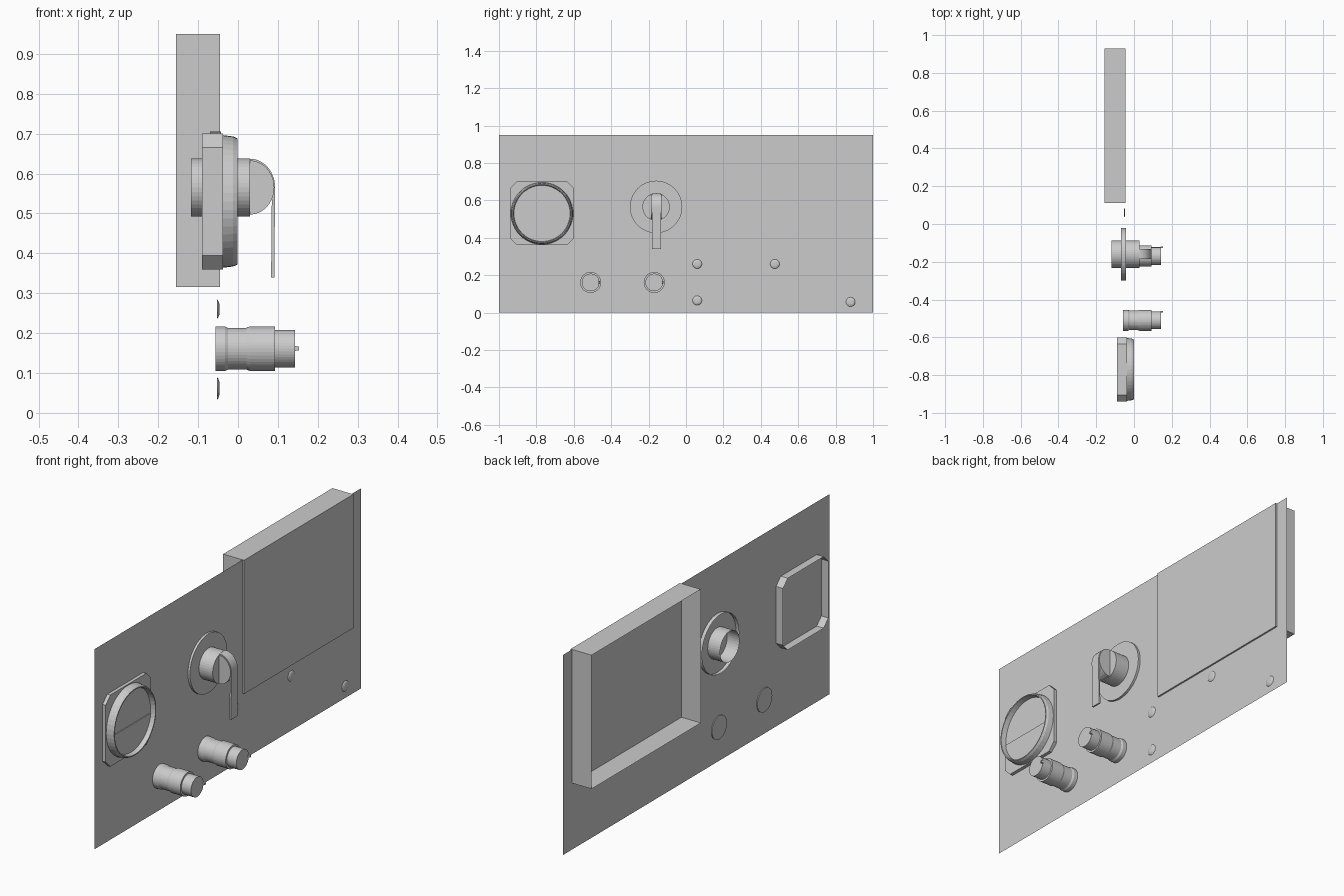
import bpy, bmesh, math

if "Cube" in bpy.data.objects:
    bpy.data.objects.remove(bpy.data.objects["Cube"])

grey = bpy.data.materials.new("light_grey")
grey.diffuse_color = (0.6, 0.6, 0.6, 1)
grey.use_nodes = True
grey.node_tree.nodes["Principled BSDF"].inputs["Base Color"].default_value = grey.diffuse_color

PANEL_X = -0.053


def finish(name, bm, recalc=True):
    bmesh.ops.remove_doubles(bm, verts=bm.verts, dist=1e-6)
    if recalc:
        bmesh.ops.recalc_face_normals(bm, faces=bm.faces)
    me = bpy.data.meshes.new(name)
    bm.to_mesh(me)
    bm.free()
    me.materials.append(grey)
    ob = bpy.data.objects.new(name, me)
    bpy.context.collection.objects.link(ob)
    return ob


def lathe(name, y, z, profile, n=40):
    """Turn (x, radius) points around an axis along x."""
    bm = bmesh.new()
    rings = []
    for x, r in profile:
        if r == 0:
            rings.append([bm.verts.new((x, y, z))] * n)
        else:
            rings.append([bm.verts.new((x, y + r * math.cos(2 * math.pi * i / n),
                                        z + r * math.sin(2 * math.pi * i / n)))
                          for i in range(n)])
    for a, b in zip(rings, rings[1:]):
        for i in range(n):
            j = (i + 1) % n
            vs = list(dict.fromkeys((a[i], a[j], b[j], b[i])))
            bm.faces.new(vs)
    # Orient outwards: the walls and front caps face away from the axis / to +x
    ob = finish(name, bm)
    return ob


def shell(name, outline, x0, x1):
    """Extrude a (y, z) outline along x, closed in front and open behind."""
    bm = bmesh.new()
    back = [bm.verts.new((x0, y, z)) for y, z in outline]
    front = [bm.verts.new((x1, y, z)) for y, z in outline]
    bm.faces.new(front)
    n = len(outline)
    for i in range(n):
        j = (i + 1) % n
        bm.faces.new((back[i], back[j], front[j], front[i]))
    return finish(name, bm)


def slab(name, outline, y0, y1):
    """Extrude an (x, z) outline along y into a solid."""
    bm = bmesh.new()
    a = [bm.verts.new((x, y0, z)) for x, z in outline]
    b = [bm.verts.new((x, y1, z)) for x, z in outline]
    bm.faces.new(a)
    bm.faces.new(b)
    n = len(outline)
    for i in range(n):
        j = (i + 1) % n
        bm.faces.new((a[i], a[j], b[j], b[i]))
    return finish(name, bm)


# Thin sheet panel, facing +x
bm = bmesh.new()
bm.faces.new([bm.verts.new((PANEL_X, y, z))
              for y, z in ((-1, 0), (1, 0), (1, 0.95), (-1, 0.95))])
finish("panel", bm, recalc=False)

# Large box, open at the back, standing just proud of the panel
shell("rear_box", [(0.11, 0.315), (0.93, 0.315), (0.93, 0.95), (0.11, 0.95)], -0.155, -0.045)

# Round gauge on a square body with cut corners
GY, GZ, H, C = -0.77, 0.53, 0.17, 0.035
octagon = [(-H + C, -H), (H - C, -H), (H, -H + C), (H, H - C),
           (H - C, H), (-H + C, H), (-H, H - C), (-H, -H + C)]
shell("gauge_body", [(GY + y, GZ + z) for y, z in octagon], -0.09, -0.037)
lathe("gauge_bezel", GY, GZ, [(-0.037, 0.166), (-0.012, 0.163), (-0.001, 0.158),
                              (-0.001, 0.153), (-0.026, 0.15), (-0.026, 0)], 48)
# Lower half of the dial is a thin cover plate
a0 = math.asin(-0.02 / 0.149)
arc = [math.pi - a0 + (math.pi + 2 * a0) * i / 20 for i in range(21)]
shell("gauge_lower_plate", [(GY + 0.149 * math.cos(a), GZ + 0.149 * math.sin(a)) for a in arc],
      -0.026, -0.022)

# Rotary switch: flange, barrel, D-shaped grip and bent lever
SY, SZ = -0.16, 0.565
lathe("switch_flange", SY, SZ, [(-0.07, 0.14), (-0.042, 0.14), (-0.042, 0)], 48)
lathe("switch_barrel", SY, SZ, [(-0.118, 0.073), (0.03, 0.073), (0.03, 0)])


def half_round(rx, rz, a_start, a_end, n=14):
    return [(0.03 + rx * math.cos(a), SZ + rz * math.sin(a))
            for a in (a_start + (a_end - a_start) * i / n for i in range(n + 1))]


slab("switch_grip", half_round(0.061, 0.068, math.pi / 2, -math.pi / 2), SY - 0.026, SY + 0.028)
outer = half_round(0.063, 0.072, math.pi / 2, 0)
inner = half_round(0.055, 0.066, 0, math.pi / 2)
lever = outer + [(0.091, 0.34), (0.083, 0.34)] + inner
slab("switch_lever", lever, SY - 0.022, SY + 0.025)

# Two waisted connectors, each with a small key on its end
for i, y in enumerate((-0.51, -0.17)):
    lathe(f"connector_{i + 1}", y, 0.161,
          [(-0.057, 0), (-0.057, 0.056), (-0.033, 0.056), (-0.025, 0.052), (0.02, 0.052),
           (0.03, 0.056), (0.093, 0.056), (0.093, 0.047), (0.143, 0.047), (0.143, 0)])
    slab(f"connector_key_{i + 1}",
         [(0.14, 0.155), (0.153, 0.157), (0.153, 0.166), (0.14, 0.168)], y + 0.042, y + 0.05)

# Low domed screw heads
for i, (y, z) in enumerate(((0.06, 0.26), (0.06, 0.065), (0.475, 0.26), (0.88, 0.057))):
    lathe(f"screw_{i + 1}", y, z, [(PANEL_X, 0.025), (-0.050, 0.022), (-0.047, 0.014),
                                   (-0.0465, 0)], 20)
